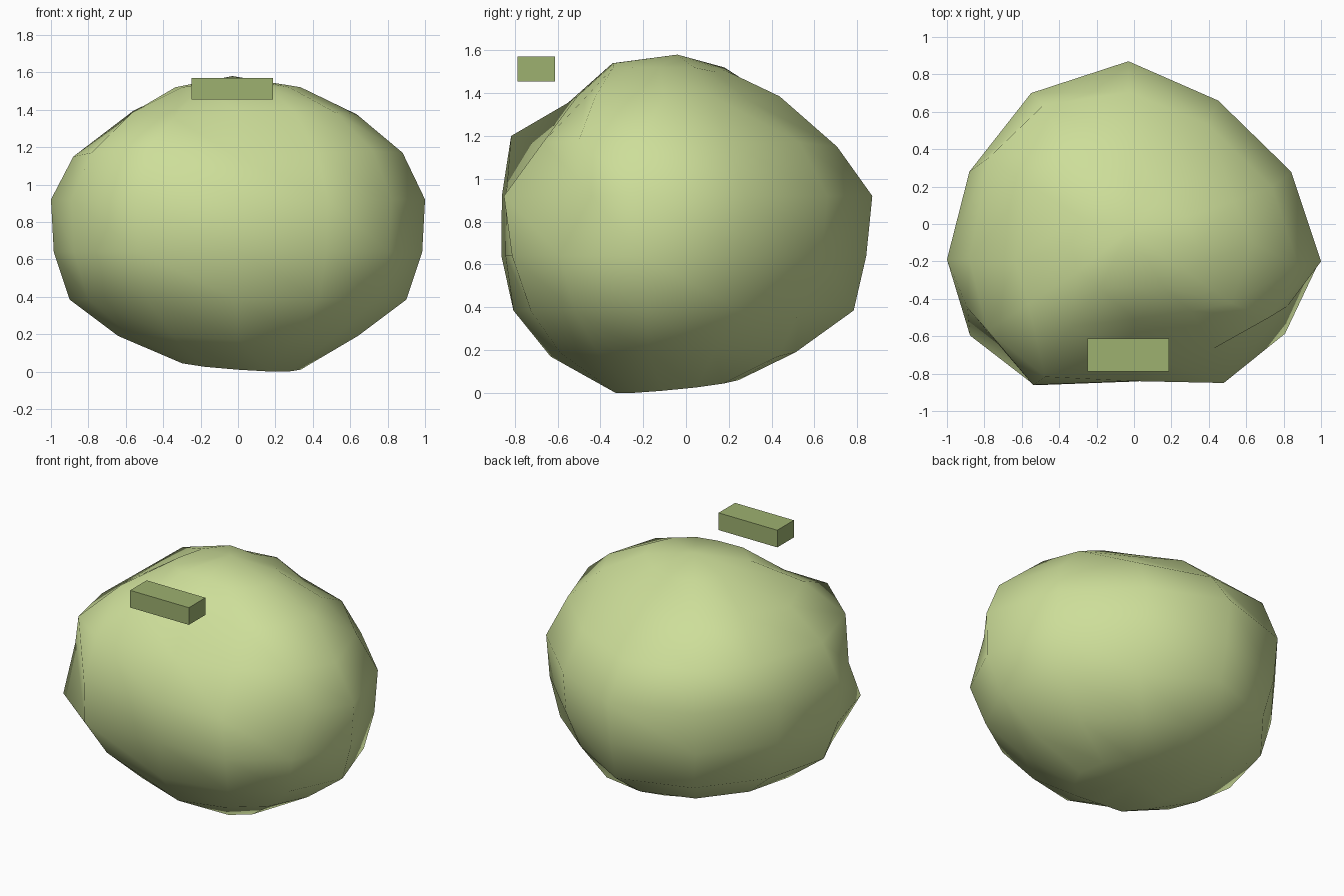
import bpy, bmesh, math

if "Cube" in bpy.data.objects:
    bpy.data.objects.remove(bpy.data.objects["Cube"])


def material(name, color):
    m = bpy.data.materials.new(name)
    m.diffuse_color = (*color, 1)
    m.use_nodes = True
    m.node_tree.nodes["Principled BSDF"].inputs["Base Color"].default_value = m.diffuse_color
    return m


# Widest outline, twelve columns counter-clockwise from +x
outline = [(1.0, -0.2), (0.84, 0.28), (0.45, 0.66), (-0.03, 0.87),
           (-0.55, 0.70), (-0.88, 0.28), (-1.0, -0.19), (-0.89, -0.59),
           (-0.54, -0.86), (0.0, -0.84), (0.48, -0.85), (0.82, -0.58)]
# Rings from top to bottom: height, scale, shift in y
rings = [(1.52, 0.335, -0.055), (1.385, 0.635, -0.055), (1.17, 0.88, -0.05),
         (0.92, 1.0, 0.0), (0.64, 0.985, -0.015), (0.385, 0.90, 0.0),
         (0.19, 0.64, -0.045), (0.035, 0.335, -0.045)]
# Dents and bumps: (ring, column): (shift in y, shift in z)
dents = {
    (0, 8): (0, 0.02), (0, 9): (0, 0.02),                 # upper front
    (1, 8): (0.05, -0.03), (1, 9): (0.08, 0), (1, 10): (0.13, 0),
    (2, 8): (-0.01, 0.03), (2, 9): (0.11, -0.02), (2, 10): (0.13, 0),
    (2, 11): (0.06, 0.01), (1, 0): (0.08, -0.01),
    (3, 7): (0.14, 0), (3, 11): (0.14, 0),                # side notches
    (5, 7): (0.13, 0), (5, 8): (0.08, 0),                 # lower front
    (6, 7): (0.08, 0), (6, 8): (0.07, 0), (6, 9): (-0.05, -0.02),
    (4, 10): (0.04, 0), (5, 10): (0.04, 0), (5, 9): (-0.05, 0),
    (1, 6): (-0.02, -0.06), (2, 6): (0.03, -0.02),        # upper left
    (1, 5): (0.09, 0.01), (2, 5): (0.16, 0.01), (2, 4): (0.07, 0),
    (0, 2): (-0.03, -0.02), (0, 3): (-0.04, -0.02), (1, 3): (-0.06, 0),
    (1, 2): (-0.07, -0.02), (2, 3): (-0.01, -0.02),       # upper back
    (5, 2): (-0.06, 0), (6, 2): (0.05, -0.02),            # lower back
}

# Lumpy rounded body
bm = bmesh.new()
top = bm.verts.new((-0.03, -0.04, 1.58))
bottom = bm.verts.new((-0.02, -0.01, 0.05))
rows = []
for r, (z, s, dy) in enumerate(rings):
    row = []
    for c, (x, y) in enumerate(outline):
        a = math.radians(30 * c)
        lean = 0.025 * (math.sin(a) - math.cos(a)) if r == 7 else 0
        ey, ez = dents.get((r, c), (0, 0))
        row.append(bm.verts.new((x * s, y * s + dy + ey, z + lean + ez)))
    rows.append(row)
n = len(outline)
for i in range(n):
    j = (i + 1) % n
    bm.faces.new((top, rows[0][i], rows[0][j]))
    bm.faces.new((bottom, rows[-1][j], rows[-1][i]))
    for up, low in zip(rows, rows[1:]):
        bm.faces.new((up[i], low[i], low[j], up[j]))
bmesh.ops.recalc_face_normals(bm, faces=bm.faces[:])
for f in bm.faces:
    f.smooth = True
mesh = bpy.data.meshes.new("rounded_body")
bm.to_mesh(mesh)
bm.free()
mesh.materials.append(material("light_green", (0.61, 0.73, 0.32)))
body = bpy.data.objects.new("rounded_body", mesh)
bpy.context.collection.objects.link(body)

# Small floating block above the front
bpy.ops.mesh.primitive_cube_add(size=1, location=(-0.03, -0.70, 1.513))
block = bpy.context.object
block.name = "small_block"
block.scale = (0.435, 0.175, 0.115)
block.data.materials.append(material("dark_green", (0.34, 0.44, 0.16)))
